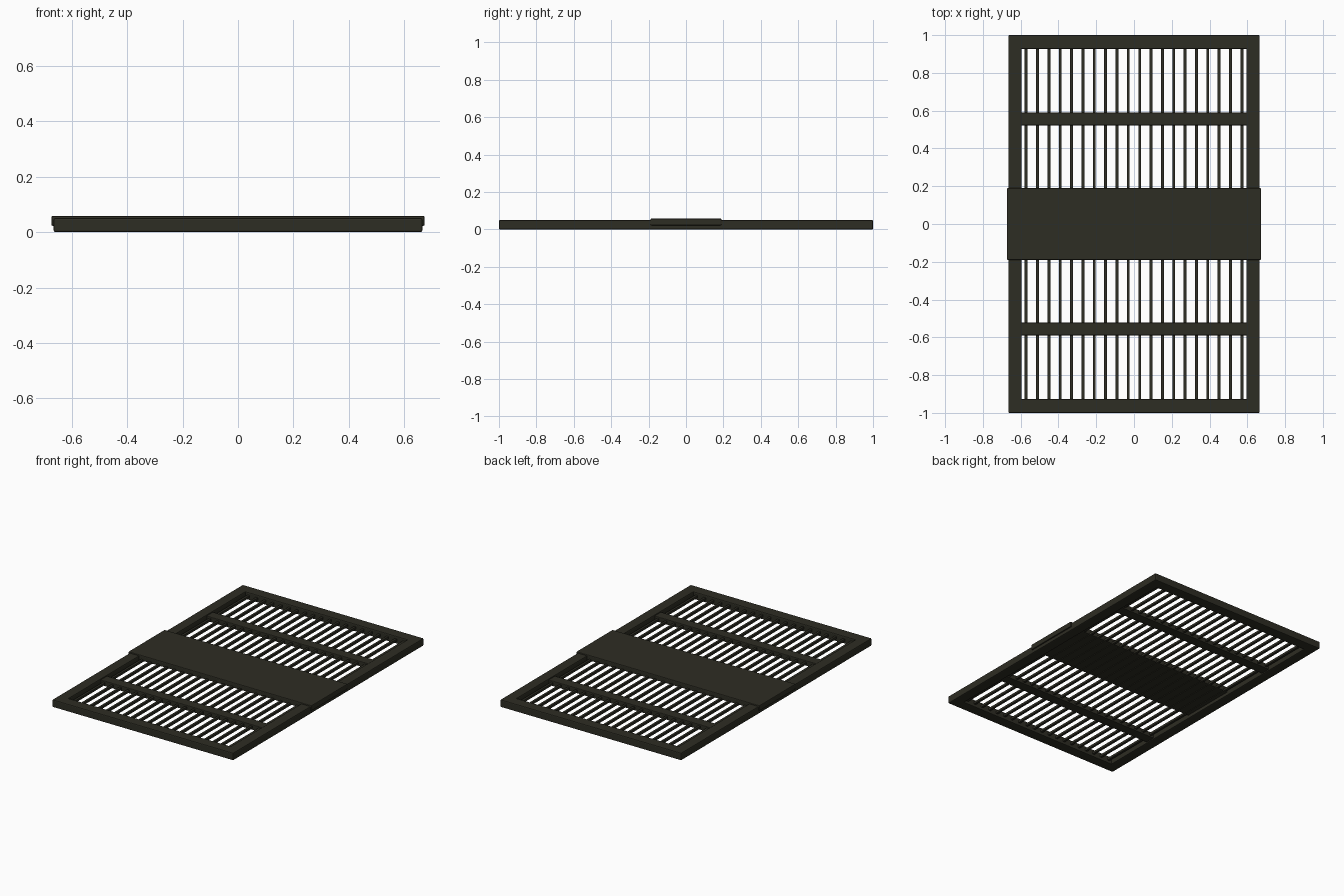
import bpy

cube = bpy.data.objects.get("Cube")
if cube:
    bpy.data.objects.remove(cube, do_unlink=True)

# One dark olive paint for everything
paint = bpy.data.materials.new("dark_olive_metal")
paint.use_nodes = True
colour = (0.027, 0.026, 0.017, 1)
paint.diffuse_color = colour
shader = paint.node_tree.nodes["Principled BSDF"]
shader.inputs["Base Color"].default_value = colour
shader.inputs["Roughness"].default_value = 0.7


def box(name, x, y, z, bevel=0.0):
    """Box from (low, high) ranges, with optional rounded edges."""
    ranges = (x, y, z)
    bpy.ops.mesh.primitive_cube_add(size=1, location=[(a + b) / 2 for a, b in ranges])
    obj = bpy.context.object
    obj.name = name
    obj.scale = [b - a for a, b in ranges]
    bpy.ops.object.transform_apply(location=False, rotation=False, scale=True)
    obj.data.materials.append(paint)
    if bevel:
        mod = obj.modifiers.new("rounded_edges", "BEVEL")
        mod.width = bevel
        mod.segments = 2
    return obj


HALF_X, HALF_Y = 0.665, 1.0
INNER_X, INNER_Y = 0.595, 0.927
FRAME_Z = (0, 0.05)

# Outer frame: side rails and end rails
for side, s in (("right", -1), ("left", 1)):
    box(side + "_rail", sorted((s * INNER_X, s * HALF_X)), (-HALF_Y, HALF_Y), FRAME_Z, 0.006)
for end, s in (("front", -1), ("back", 1)):
    box(end + "_rail", (-HALF_X, HALF_X), sorted((s * INNER_Y, s * HALF_Y)), FRAME_Z, 0.006)
    # Cross brace halfway between the end rail and the centre plate
    box(end + "_brace", (-INNER_X - 0.01, INNER_X + 0.01),
        sorted((s * 0.522, s * 0.59)), (0.008, 0.043), 0.004)

# Wide centre plate overlapping the side rails
box("centre_plate", (-0.673, 0.673), (-0.19, 0.19), (0.022, 0.058), 0.005)

# Row of thin bars running front to back
BARS = 20
for i in range(BARS):
    x = -0.571 + i * 2 * 0.571 / (BARS - 1)
    box(f"bar_{i + 1}", (x - 0.0075, x + 0.0075), (-INNER_Y - 0.01, INNER_Y + 0.01), (0.018, 0.033))
